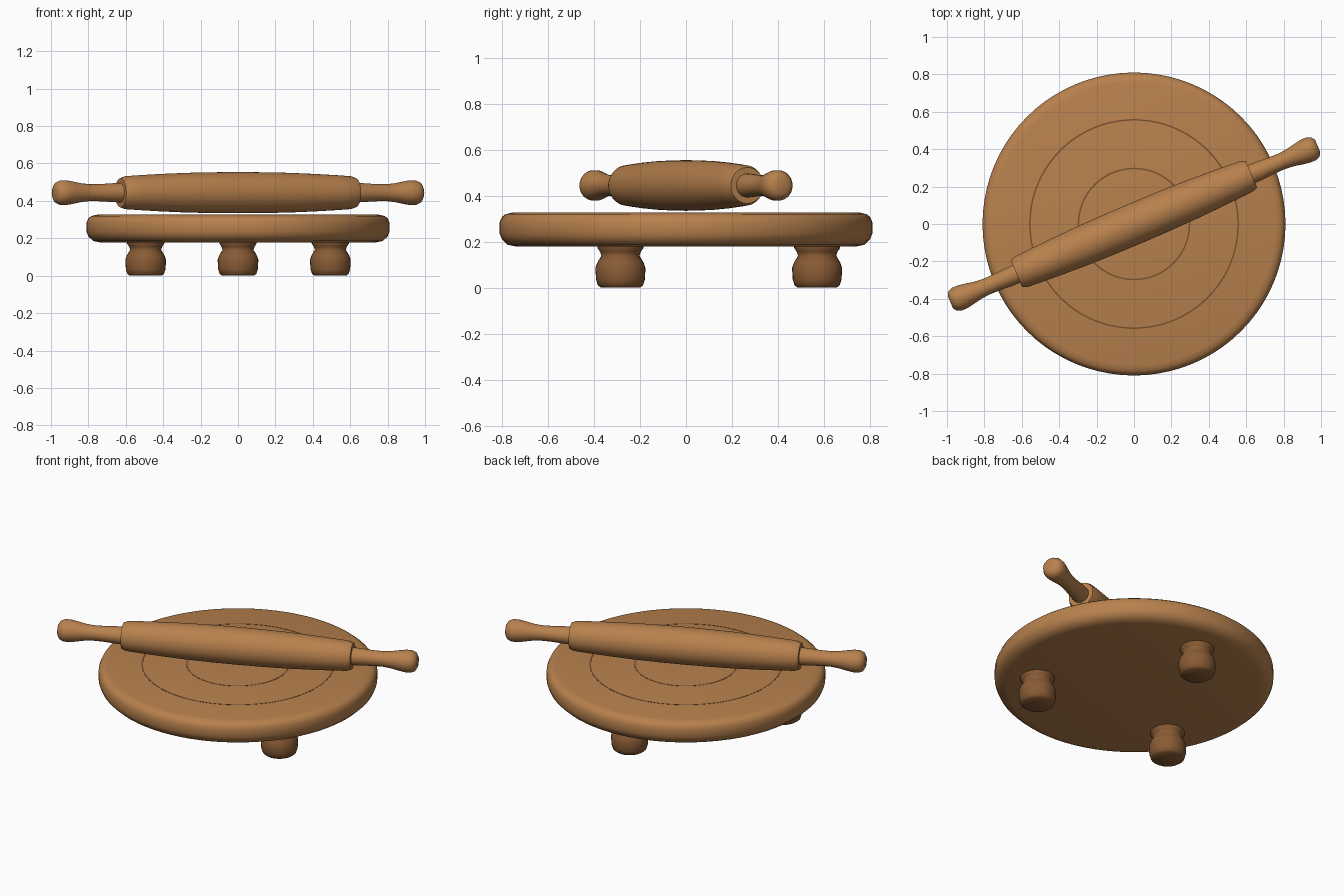
import bpy, bmesh, math
from mathutils import Matrix, Vector

cube = bpy.data.objects.get("Cube")
if cube:
    bpy.data.objects.remove(cube, do_unlink=True)


def material(name, rgb):
    mat = bpy.data.materials.new(name)
    mat.use_nodes = True
    colour = (*rgb, 1)
    mat.diffuse_color = colour
    mat.node_tree.nodes["Principled BSDF"].inputs["Base Color"].default_value = colour
    return mat


light_wood = material("light wood", (0.48, 0.22, 0.075))
dark_wood = material("dark wood", (0.25, 0.105, 0.035))
groove_wood = material("groove wood", (0.20, 0.085, 0.03))


def lathe(name, profile, mat, segments=48, angle=50, closed=False, matrix=Matrix()):
    """Spin (radius, height) points about z; an open profile gets end caps."""
    bm = bmesh.new()
    rings = []
    for r, h in profile:
        rings.append([bm.verts.new((r * math.cos(a), r * math.sin(a), h))
                      for a in (math.tau * i / segments for i in range(segments))])
    pairs = list(zip(rings, rings[1:]))
    if closed:
        pairs.append((rings[-1], rings[0]))
    else:
        bm.faces.new(rings[0])
        bm.faces.new(rings[-1])
    for low, high in pairs:
        for i in range(segments):
            j = (i + 1) % segments
            bm.faces.new((low[i], low[j], high[j], high[i]))
    bmesh.ops.recalc_face_normals(bm, faces=bm.faces)
    mesh = bpy.data.meshes.new(name)
    bm.to_mesh(mesh)
    bm.free()
    mesh.materials.append(mat)
    obj = bpy.data.objects.new(name, mesh)
    bpy.context.collection.objects.link(obj)
    obj.matrix_world = matrix
    bpy.ops.object.select_all(action='DESELECT')
    obj.select_set(True)
    bpy.context.view_layer.objects.active = obj
    bpy.ops.object.shade_smooth_by_angle(angle=math.radians(angle))
    return obj


# Round board with softened rims
lathe("board", [(0.735, 0.178), (0.775, 0.186), (0.80, 0.21), (0.81, 0.235),
                (0.81, 0.285), (0.80, 0.307), (0.785, 0.319), (0.755, 0.326)],
      light_wood, segments=80)

# Two fine rings on the board
for name, r in (("inner_ring", 0.297), ("outer_ring", 0.557)):
    lathe(name, [(r - 0.004, 0.324), (r - 0.004, 0.327),
                 (r + 0.004, 0.327), (r + 0.004, 0.324)],
          groove_wood, segments=80, closed=True)

# Three turned legs
leg_profile = [(0.085, 0), (0.098, 0.01), (0.106, 0.035), (0.109, 0.085),
               (0.10, 0.11), (0.083, 0.138), (0.088, 0.155), (0.10, 0.172), (0.10, 0.19)]
for i in range(3):
    a = math.radians(90 + 120 * i)
    place = Matrix.Translation((0.57 * math.cos(a), 0.57 * math.sin(a), 0))
    lathe(f"leg_{i + 1}", leg_profile, dark_wood, segments=32, matrix=place)

# Rolling pin lying across the board
axis = Vector((math.cos(math.radians(23)), math.sin(math.radians(23)), 0))
half = [(0.11, 0), (0.109, 0.15), (0.106, 0.30), (0.10, 0.45),
        (0.093, 0.58), (0.088, 0.655), (0.078, 0.682)]
barrel = [(r, -h) for r, h in reversed(half[1:])] + half
handle = [(0.052, 0.66), (0.051, 0.72), (0.046, 0.80), (0.045, 0.86), (0.05, 0.91),
          (0.06, 0.96), (0.066, 0.995), (0.066, 1.03), (0.055, 1.055), (0.035, 1.067)]


def along(direction):
    return Matrix.Translation((0, 0, 0.444)) @ direction.to_track_quat('Z', 'Y').to_matrix().to_4x4()


lathe("pin_barrel", barrel, light_wood, angle=40, matrix=along(axis))
lathe("left_handle", handle, light_wood, segments=32, matrix=along(axis))
lathe("right_handle", handle, light_wood, segments=32, matrix=along(-axis))
